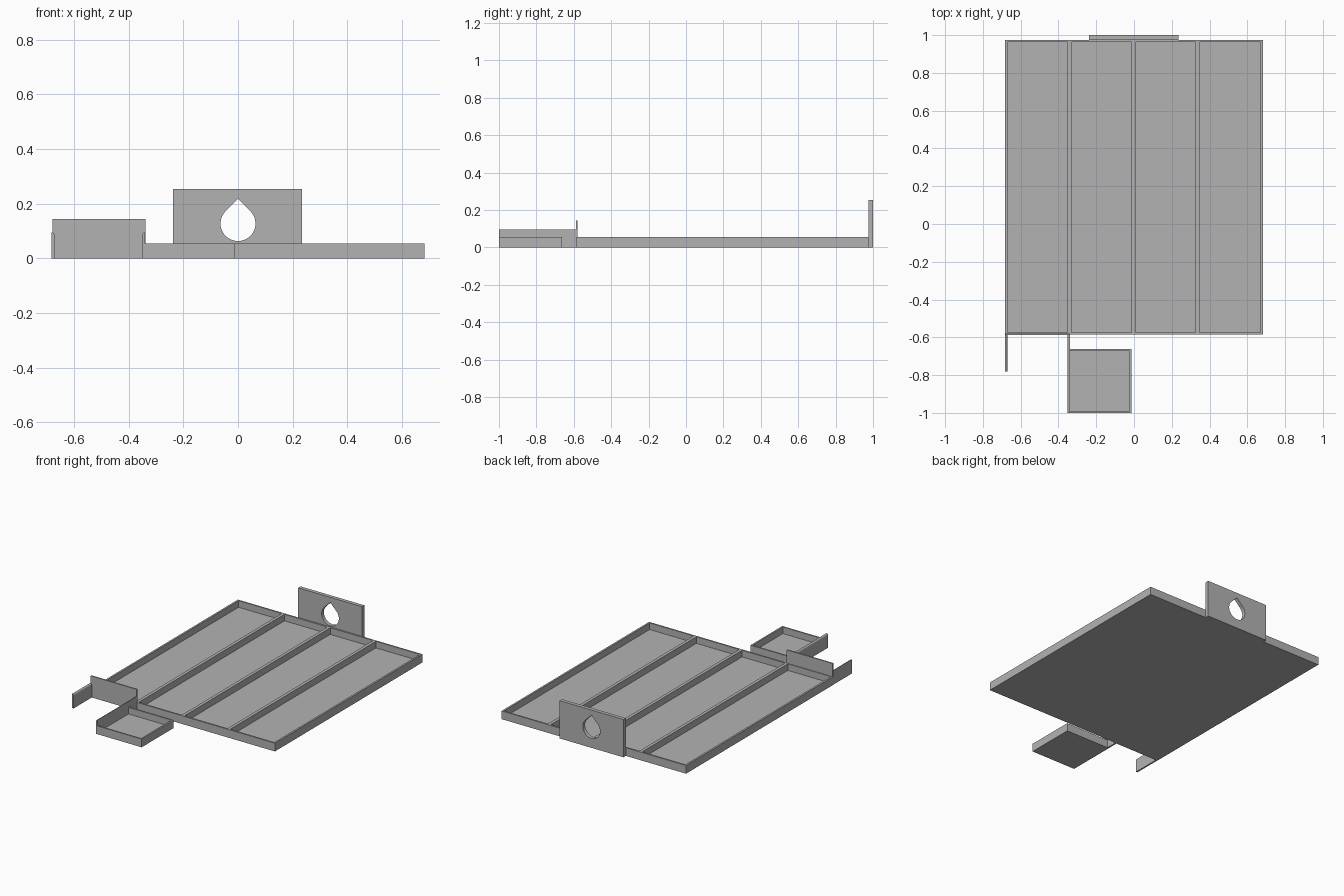
import bpy
import bmesh
import math

if "Cube" in bpy.data.objects:
    bpy.data.objects.remove(bpy.data.objects["Cube"])

grey = bpy.data.materials.new("plain grey")
grey.diffuse_color = (0.45, 0.45, 0.45, 1)
grey.use_nodes = True
grey.node_tree.nodes["Principled BSDF"].inputs["Base Color"].default_value = grey.diffuse_color


def finish(bm, name):
    bmesh.ops.recalc_face_normals(bm, faces=bm.faces)
    mesh = bpy.data.meshes.new(name)
    bm.to_mesh(mesh)
    bm.free()
    mesh.materials.append(grey)
    obj = bpy.data.objects.new(name, mesh)
    bpy.context.collection.objects.link(obj)
    return obj


def prism(name, profile, y0, y1):
    """Extrude an (x, z) outline along y."""
    bm = bmesh.new()
    face = bm.faces.new([bm.verts.new((x, y0, z)) for x, z in profile])
    out = bmesh.ops.extrude_face_region(bm, geom=[face])
    verts = [v for v in out["geom"] if isinstance(v, bmesh.types.BMVert)]
    bmesh.ops.translate(bm, verts=verts, vec=(0, y1 - y0, 0))
    return finish(bm, name)


def tray(name, cells, x0, x1, y0, y1, wall, floor, height):
    """Open tray: solid block whose top is cut into a grid, with cells sunk."""
    bm = bmesh.new()
    xs = [x0] + [x for c in cells for x in c] + [x1]
    ys = [y0, y0 + wall, y1 - wall, y1]
    quads = []

    def quad(*pts):
        quads.append(bm.faces.new([bm.verts.new(p) for p in pts]))

    for i in range(len(xs) - 1):
        for j in range(3):
            a, b, c, d = xs[i], xs[i + 1], ys[j], ys[j + 1]
            sunk = i % 2 == 1 and j == 1
            z = floor if sunk else height
            quad((a, c, z), (b, c, z), (b, d, z), (a, d, z))
            quad((a, c, 0), (a, d, 0), (b, d, 0), (b, c, 0))
            if sunk:  # inner walls
                ring = [(a, c), (b, c), (b, d), (a, d)]
                for (px, py), (qx, qy) in zip(ring, ring[1:] + ring[:1]):
                    quad((px, py, floor), (qx, qy, floor),
                         (qx, qy, height), (px, py, height))
    # outer walls
    for a, b in zip(xs, xs[1:]):
        for y in (y0, y1):
            quad((a, y, 0), (b, y, 0), (b, y, height), (a, y, height))
    for c, d in zip(ys, ys[1:]):
        for x in (x0, x1):
            quad((x, c, 0), (x, d, 0), (x, d, height), (x, c, height))
    bmesh.ops.remove_doubles(bm, verts=bm.verts, dist=1e-5)
    return finish(bm, name)


# Main tray with four long channels
tray("main_tray",
     [(-0.671, -0.352), (-0.331, -0.013), (0.008, 0.325), (0.346, 0.671)],
     -0.683, 0.683, -0.585, 0.975, 0.011, 0.011, 0.055)

# Small drip tray in front
tray("small_tray", [(-0.341, -0.024)], -0.351, -0.013, -1.0, -0.663,
     0.01, 0.011, 0.055)

# Upright plate at the front of the first channel
prism("front_plate", [(-0.679, 0), (-0.339, 0), (-0.339, 0.143),
                      (-0.679, 0.143)], -0.588, -0.579)

# Side arms with their inner top corner rounded
def arm(name, outer, inner, y0):
    r = inner - outer
    arc = [(outer + r * math.cos(t * math.pi / 8),
            0.084 + 0.011 * math.sin(t * math.pi / 8)) for t in range(5)]
    prism(name, [(outer, 0), (inner, 0)] + arc, y0, -0.583)

arm("left_arm", -0.682, -0.671, -0.78)
arm("right_arm", -0.340, -0.351, -1.0)

# Rear hanging panel with a teardrop hole
panel = prism("rear_panel", [(-0.237, 0), (0.235, 0), (0.235, 0.253),
                             (-0.237, 0.253)], 0.975, 1.0)
drop = [(0.064 * math.cos(a), 0.127 + 0.064 * math.sin(a))
        for a in (math.radians(135 + 270 * i / 36) for i in range(37))]
cutter = prism("hole_cutter", drop + [(0, 0.218)], 0.9, 1.1)
cutter.hide_render = True
cutter.hide_viewport = True
cut = panel.modifiers.new("hole", "BOOLEAN")
cut.operation = "DIFFERENCE"
cut.solver = "EXACT"
cut.object = cutter
